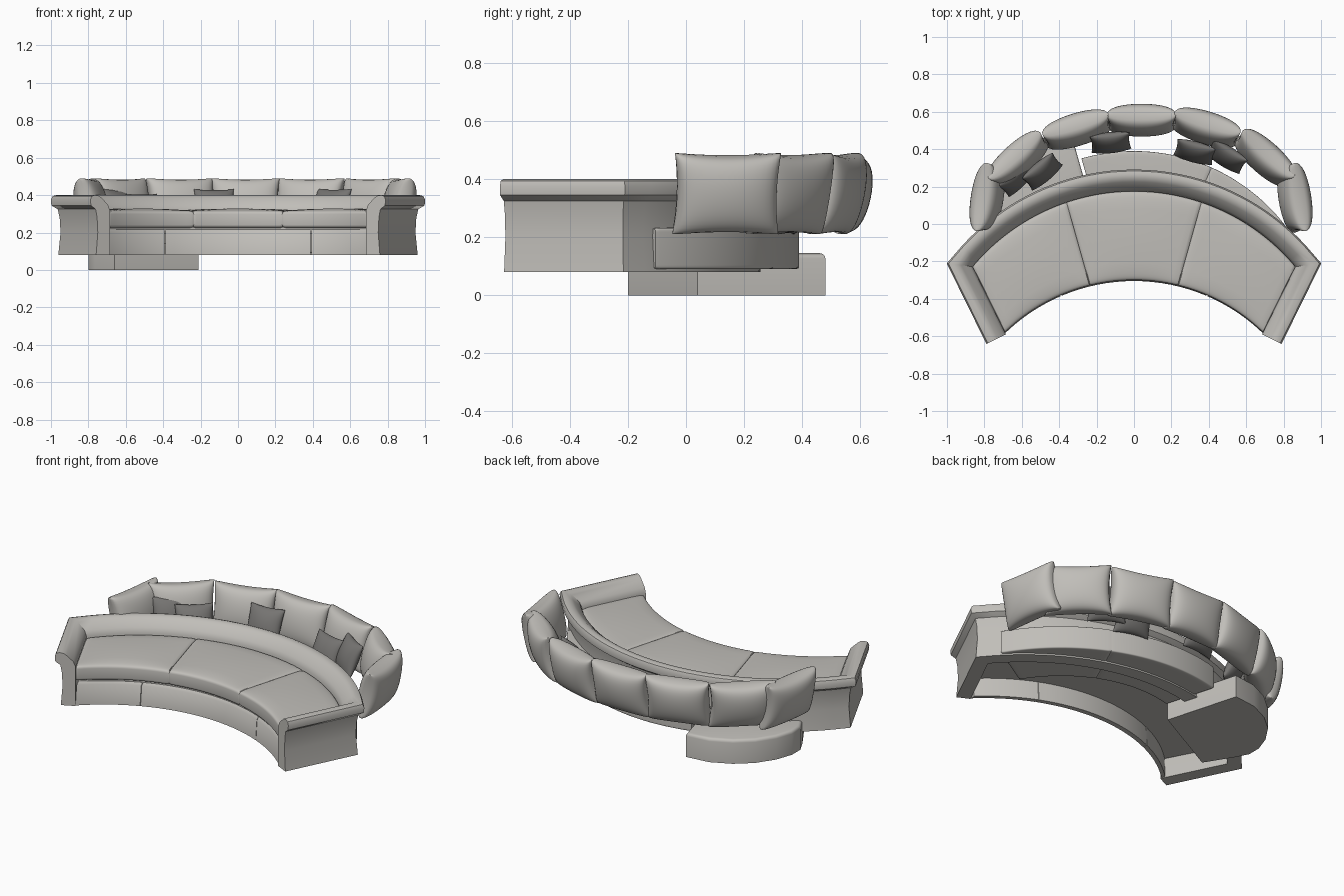
import bpy, bmesh, math
from mathutils import Vector, Matrix

cube = bpy.data.objects.get("Cube")
if cube:
    bpy.data.objects.remove(cube)


def material(name, rgb):
    m = bpy.data.materials.new(name)
    m.use_nodes = True
    m.diffuse_color = (*rgb, 1)
    m.node_tree.nodes["Principled BSDF"].inputs["Base Color"].default_value = (*rgb, 1)
    return m


FABRIC = material("warm grey fabric", (0.53, 0.515, 0.485))
DARK = material("dark grey fabric", (0.18, 0.175, 0.168))


def finish(name, bm, mat, angle=40):
    bmesh.ops.recalc_face_normals(bm, faces=bm.faces)
    me = bpy.data.meshes.new(name)
    bm.to_mesh(me)
    bm.free()
    me.materials.append(mat)
    ob = bpy.data.objects.new(name, me)
    bpy.context.collection.objects.link(ob)
    bpy.ops.object.select_all(action='DESELECT')
    ob.select_set(True)
    bpy.context.view_layer.objects.active = ob
    bpy.ops.object.shade_smooth_by_angle(angle=math.radians(angle))
    return ob


def loft(name, sections, mat=FABRIC):
    """Skin closed rings of points and cap both ends."""
    bm = bmesh.new()
    rings = [[bm.verts.new(p) for p in s] for s in sections]
    n = len(rings[0])
    for a, b in zip(rings, rings[1:]):
        for i in range(n):
            j = (i + 1) % n
            bm.faces.new((a[i], a[j], b[j], b[i]))
    bm.faces.new(rings[0])
    bm.faces.new(rings[-1])
    return finish(name, bm, mat)


def soft_box(n, power):
    """Rounded unit rectangle as (depth, height) pairs from 0 to 1."""
    def f(c):
        return 0.5 + 0.5 * math.copysign(abs(c) ** power, c)
    return [(f(math.cos(a)), f(math.sin(a)))
            for a in (2 * math.pi * (k + 0.5) / n for k in range(n))]


def arc(radius, cy, deg):
    a = math.radians(deg)
    return Vector((radius * math.sin(a), cy + radius * math.cos(a), 0))


# Seat plan: curved front and back edges, t runs from -1 (right) to 1 (left);
# the sine term fans the cushion seams outward toward the back
def front(t):
    return arc(0.99, -1.29, 44.2 * t - 1.1 * math.sin(math.pi * t))


def back(t):
    return arc(1.125, -0.95, 50.1 * t + 2.3 * math.sin(math.pi * t))


def steps(a, b, n):
    return [a + (b - a) * i / n for i in range(n + 1)]


def strip(name, f0, f1, ts, z0, z1, power, puff, end, n=32):
    """Padded slab between two plan curves; end is the height left at its ends."""
    sections = []
    lo, hi = ts[0], ts[-1]
    d = hi - lo
    mid = (1 + end * 0.6) / 1.6
    soft = [(lo, end), (lo + d * 0.006, mid)]
    soft += [(t, 1.0) for t in steps(lo + d * 0.03, hi - d * 0.03, len(ts))]
    soft += [(hi - d * 0.006, mid), (hi, end)]
    for t, k in soft:
        a, b = f0(t), f1(t)
        w = 1 - ((t - lo) / d * 2 - 1) ** 2
        ring = []
        for s, h in soft_box(n, power):
            s = 0.5 + (s - 0.5) * (0.97 + 0.03 * k)
            dome = puff * w * max(0, 1 - (2 * s - 1) ** 2) * h
            z = z0 + (z1 - z0) * (0.5 + (h - 0.5) * k) + dome
            ring.append(a.lerp(b, s) + Vector((0, 0, z)))
        sections.append(ring)
    return loft(name, sections)


# Sofa back and arms: one rolled profile swept along the plan
path = [back(t) for t in steps(-1, 1, 40)]
path = [Vector((-0.685, -0.59, 0))] + path + [Vector((0.685, -0.59, 0))]
profile = [(0.0, 0.08), (0.0, 0.32), (0.012, 0.35), (0.05, 0.385), (0.065, 0.396),
           (0.09, 0.40), (0.108, 0.394), (0.116, 0.375), (0.113, 0.345), (0.1, 0.335),
           (0.085, 0.325), (0.076, 0.28), (0.072, 0.2), (0.082, 0.08)]
sections = []
for i, p in enumerate(path):
    d0 = (p - path[max(i - 1, 0)]).normalized()
    d1 = (path[min(i + 1, len(path) - 1)] - p).normalized()
    n0, n1 = (Vector((-d.y, d.x, 0)) for d in (d0, d1))
    n = (n0 + n1).normalized()
    n /= max(n.dot(n1), n.dot(n0))
    sections.append([p + n * o + Vector((0, 0, z)) for o, z in profile])
loft("sofa_back_and_arms", sections)

# Seat deck, skirt panels and seat cushions
deck = [[front(t) + Vector((0, 0.022, 0.195)), back(t) + Vector((0, 0, 0.195)),
         back(t) + Vector((0, 0, 0.23)), front(t) + Vector((0, 0.022, 0.23))]
        for t in steps(-1, 1, 40)]
loft("seat_deck", deck)
sides = ("right", "middle", "left")
for side, lo, hi in zip(sides, (-1, -0.55, 0.55), (-0.55, 0.55, 1)):
    skirt = []
    for t in steps(lo + 0.002, hi - 0.002, 16):
        p = front(t)
        skirt.append([p + Vector((0, dy, z)) for dy, z in
                      ((-0.005, 0.08), (0.006, 0.2), (0.02, 0.215), (0.025, 0.08))])
    loft("skirt_" + side, skirt)
for k, side in enumerate(sides):
    lo, hi = -1 + k * 2 / 3, -1 + (k + 1) * 2 / 3
    strip("seat_cushion_" + side, front, back, steps(lo, hi, 18),
          0.222, 0.318, 0.22, 0.015, 0.85)

# Separate curved rear bench in two sections
for name, lo, hi in (("rear_bench_middle", -16, 24), ("rear_bench_left", 24, 59)):
    strip(name, lambda t: arc(0.70, -0.63, t), lambda t: arc(1.02, -0.63, t),
          steps(lo, hi, 16), 0.09, 0.232, 0.09, 0.004, 0.95, 44)

# Low corner seat with a straight radial side and a curved rear edge
outline = [(-0.21, 0.04), (-0.335, 0.48), (-0.48, 0.462), (-0.6, 0.405), (-0.695, 0.325),
           (-0.765, 0.22), (-0.8, 0.12), (-0.8, 0.04), (-0.765, -0.03), (-0.66, -0.2)]
bm = bmesh.new()
base = bm.faces.new([bm.verts.new((x, y, 0)) for x, y in outline])
top = bmesh.ops.extrude_face_region(bm, geom=[base])["geom"]
bmesh.ops.translate(bm, verts=[v for v in top if isinstance(v, bmesh.types.BMVert)],
                    vec=(0, 0, 0.145))
rim = [e for e in bm.edges if all(v.co.z > 0.1 for v in e.verts)]
bmesh.ops.bevel(bm, geom=rim, offset=0.018, segments=3, profile=0.5, affect='EDGES')
finish("low_corner_seat", bm, FABRIC)


def pillow(name, x, y, z, w, h, t, turn, lean, mat, power, res=20):
    """Stuffed square cushion with pinched edges and pointed corners."""
    bm = bmesh.new()
    for side in (-1, 1):
        grid = bmesh.ops.create_grid(bm, x_segments=res, y_segments=res, size=1)["verts"]
        for v in grid:
            # crowd the rows toward the seam for a rounder edge
            u, k = (math.sin(c * math.pi / 2) for c in v.co.xy)
            full = (max(0, 1 - u * u) * max(0, 1 - k * k)) ** power
            v.co = (u * w / 2 * (1 - 0.07 * (1 - k * k)), side * t / 2 * full,
                    k * h / 2 * (1 - 0.08 * (1 - u * u)))
    bmesh.ops.remove_doubles(bm, verts=bm.verts, dist=0.0004)
    ob = finish(name, bm, mat, 70)
    ob.matrix_world = (Matrix.Translation((x, y, z))
                       @ Matrix.Rotation(math.radians(turn), 4, 'Z')
                       @ Matrix.Rotation(math.radians(-lean), 4, 'X'))


# Large back cushions around the rear
big = [(-0.785, 0.14, 81), (-0.62, 0.345, 42), (-0.305, 0.505, 17), (0.04, 0.555, 0),
       (0.385, 0.515, -17), (0.70, 0.355, -42), (0.86, 0.14, -81)]
for i, (x, y, turn) in enumerate(big):
    pillow(f"back_cushion_{i + 1}", x, y, 0.35, 0.37, 0.285, 0.165, turn, 12, FABRIC, 0.3)

# Small dark throw pillows
small = [(-0.625, 0.25, 0.338, 46), (-0.49, 0.28, 0.312, 40), (-0.125, 0.435, 0.336, 6),
         (0.325, 0.385, 0.305, -15), (0.495, 0.36, 0.338, -32)]
for i, (x, y, z, turn) in enumerate(small):
    pillow(f"throw_pillow_{i + 1}", x, y, z, 0.215, 0.21, 0.09, turn, 24, DARK, 0.5, 14)
